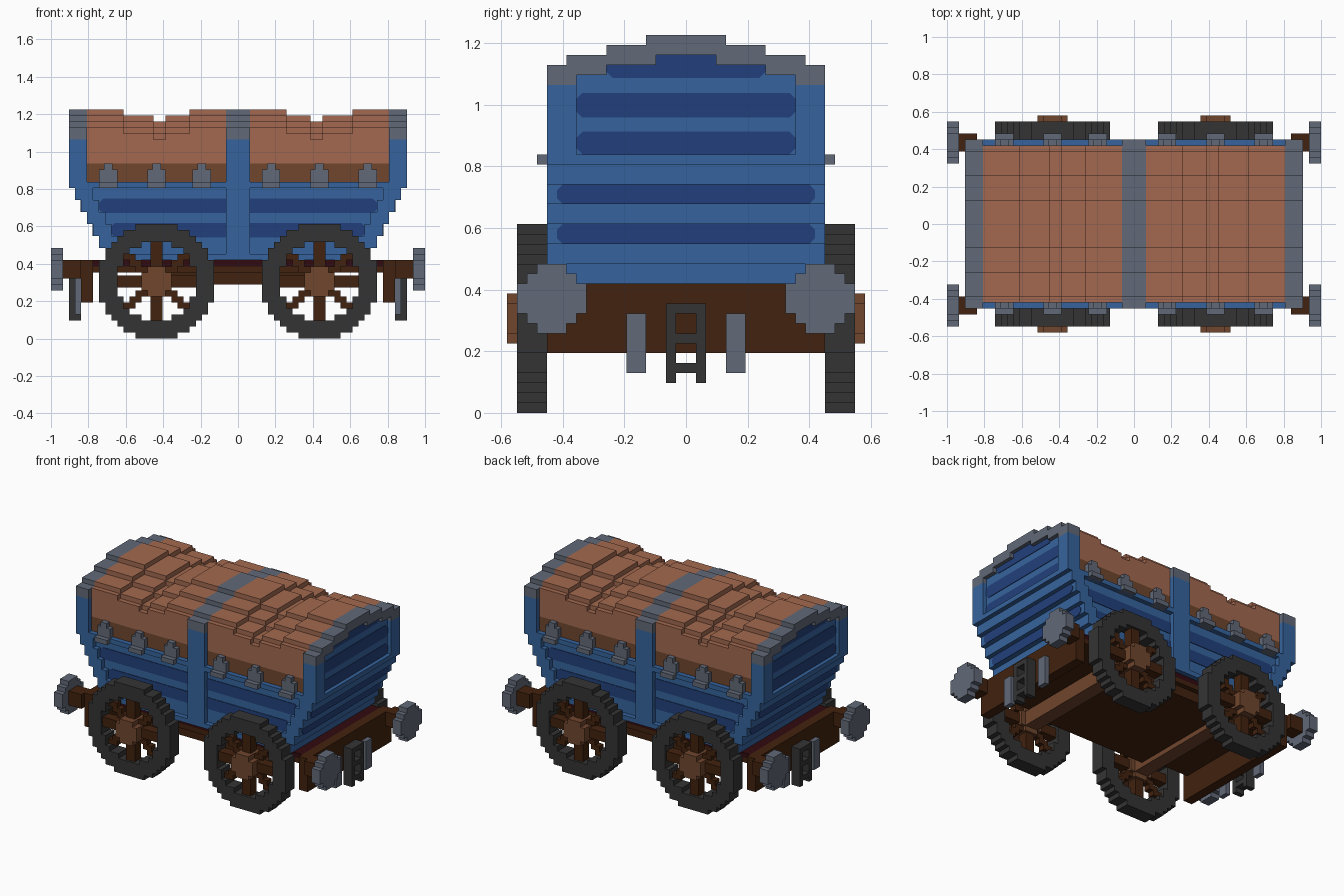
import bpy
import bmesh

if "Cube" in bpy.data.objects:
    bpy.data.objects.remove(bpy.data.objects["Cube"])

U = 2 / 62  # size of one block; all numbers below are in blocks


def material(name, rgb):
    lin = [((c / 255 + 0.055) / 1.055) ** 2.4 for c in rgb]
    m = bpy.data.materials.new(name)
    m.use_nodes = True
    m.diffuse_color = (*lin, 1)
    m.node_tree.nodes["Principled BSDF"].inputs["Base Color"].default_value = (*lin, 1)
    return m


BLUE = material("blue paint", (54, 100, 158))
NAVY = material("dark blue paint", (34, 64, 124))
CLAY = material("clay canvas", (163, 105, 80))
WOOD = material("brown wood", (112, 70, 45))
DARK_WOOD = material("dark brown wood", (66, 34, 14))
STEEL = material("grey metal", (97, 105, 119))
IRON = material("black iron", (52, 52, 52))
MAROON = material("maroon floor", (48, 10, 16))


def finish(name, mat, bm):
    bmesh.ops.recalc_face_normals(bm, faces=bm.faces)
    bmesh.ops.scale(bm, vec=(U, U, U), verts=bm.verts)
    me = bpy.data.meshes.new(name)
    bm.to_mesh(me)
    bm.free()
    me.materials.append(mat)
    ob = bpy.data.objects.new(name, me)
    bpy.context.collection.objects.link(ob)
    return ob


def prism(bm, pts, axis, a, b):
    """Extrude a 2D outline from a to b along x (pts are y,z) or y (pts are x,z)."""
    def place(p, t):
        return (t, p[0], p[1]) if axis == "x" else (p[0], t, p[1])
    rings = [[bm.verts.new(place(p, t)) for p in pts] for t in (a, b)]
    n = len(pts)
    bm.faces.new(rings[0][::-1])
    bm.faces.new(rings[1])
    for i in range(n):
        j = (i + 1) % n
        bm.faces.new((rings[0][i], rings[0][j], rings[1][j], rings[1][i]))


def signs(flag):
    return (1, -1) if flag else (1,)


def boxes(name, mat, items, mx=False, my=False):
    """Boxes (x0, x1, y0, y1, z0, z1), optionally mirrored in x and y."""
    bm = bmesh.new()
    for x0, x1, y0, y1, z0, z1 in items:
        for sx in signs(mx):
            for sy in signs(my):
                pts = [(sx * x0, z0), (sx * x1, z0), (sx * x1, z1), (sx * x0, z1)]
                prism(bm, pts, "y", sy * y0, sy * y1)
    return finish(name, mat, bm)


def cells(name, mat, filled, axis, centre, a, b):
    """Extrude a set of unit grid cells, leaving out the walls between neighbours."""
    bm = bmesh.new()

    def vert(u, z, t):
        u, z = u + centre[0], z + centre[1]
        return bm.verts.new((t, u, z) if axis == "x" else (u, t, z))
    for i, j in filled:
        c = [(i - .5, j - .5), (i + .5, j - .5), (i + .5, j + .5), (i - .5, j + .5)]
        for t in (a, b):
            bm.faces.new([vert(*p, t) for p in c])
        for k, (di, dj) in enumerate(((0, -1), (1, 0), (0, 1), (-1, 0))):
            if (i + di, j + dj) not in filled:
                p, q = c[k], c[(k + 1) % 4]
                bm.faces.new((vert(*p, a), vert(*q, a), vert(*q, b), vert(*p, b)))
    bmesh.ops.remove_doubles(bm, verts=bm.verts, dist=0.001)
    return finish(name, mat, bm)


def disc(test, n=10):
    return {(i, j) for i in range(-n, n + 1) for j in range(-n, n + 1) if test(i, j)}


# Tub: stepped hull, framed sides
hull, frame = [], []
for k in range(6):
    edge, z = 22 + k, 13 + 2 * k
    hull.append((-edge, edge, -13, 13, z, z + 2))
    frame.append((edge - 3, edge, 13, 14, z, z + 2))
hull.append((-25, 25, -13, 13, 25, 26))
boxes("tub_hull", BLUE, hull)
frame += [(2, 25, 13, 14, 25, 26), (2, 19, 13, 14, 13, 14)]
boxes("tub_side_frame", BLUE, frame, mx=True, my=True)
boxes("centre_post", BLUE, [(-2, 2, -14, 14, 13, 33)])

# End walls with a recessed upper panel
boxes("end_wall", BLUE, [(25, 27, -14, 14, 25, 33), (27, 28, -14, 14, 25, 26),
                         (27, 28, -14, -11, 26, 33), (27, 28, 11, 14, 26, 33),
                         (27, 27.1, -11, 11, 26, 34), (27, 27.1, -8, 8, 34, 35),
                         (27, 27.1, -3, 3, 35, 36)], mx=True)

# Grey hoops over the roof
TOPS = [(0, 4, 38), (4, 8, 37), (8, 12, 36), (12, 14, 35)]
boxes("end_hoop_back", STEEL, [(25, 27, a, b, 33, t) for a, b, t in TOPS], mx=True, my=True)
RIM = [(0, 3, 36, 38), (3, 4, 35, 38), (4, 8, 35, 37), (8, 11, 34, 36),
       (11, 12, 33, 36), (12, 14, 33, 35)]
boxes("end_hoop_rim", STEEL, [(27, 28, *r) for r in RIM], mx=True, my=True)
boxes("centre_hoop", STEEL, [(-2, 2, a, b, 33, t) for a, b, t in TOPS], my=True)

# Canvas roof, sagging in steps halfway between the hoops
SAG = [(2, 8, 0), (8, 12, 1), (12, 14, 2), (14, 19, 1), (19, 25, 0)]
boxes("canvas_roof", CLAY, [(x0, x1, a, min(b, 13), 29, t - d)
                            for x0, x1, d in SAG for a, b, t in TOPS], mx=True, my=True)
boxes("canvas_hem", WOOD, [(2, 25, -13, 13, 26, 29)], mx=True)

# Clasps holding the canvas
clasps = []
for x in (-21.5, -13.5, -6, 5.5, 13.5, 21.5):
    clasps += [(x - 1.5, x + 1.5, 13, 15, 25, 26), (x - 1.5, x + 1.5, 13, 14, 26, 28),
               (x - .7, x + .7, 13, 14, 28, 29)]
boxes("canvas_clasps", STEEL, clasps, my=True)


# Painted stripes
def stripe(bm, axis, u0, u1, z0, z1, t, s, cut0=.6):
    c = .6
    pts = [(u0 + cut0, z0), (u1 - c, z0), (u1, z0 + c), (u1, z1 - c),
           (u1 - c, z1), (u0 + cut0, z1)]
    if cut0:
        pts += [(u0, z1 - c), (u0, z0 + c)]
    prism(bm, pts, axis, s * t, s * (t + .12))


bm = bmesh.new()
for s in (1, -1):
    for w, z0, z1, t in ((13, 21, 23, 26), (13, 17, 19, 24),
                         (11, 29.7, 32.2, 27.1), (11, 26, 28.3, 27.1)):
        stripe(bm, "x", -w, w, z0, z1, t, s)
    prism(bm, [(-7.4, 33.7), (7.4, 33.7), (8, 34.3), (8, 35), (3, 35), (3, 36),
               (-3, 36), (-3, 35), (-8, 35), (-8, 34.3)], "x", s * 27.1, s * 27.22)
finish("end_stripes", NAVY, bm)
bm = bmesh.new()
for s in (1, -1):
    for u, z0, z1 in ((23, 20.8, 23.2), (21, 16.8, 19.2)):
        stripe(bm, "y", 2, u, z0, z1, 13, s, 0)
        n = len(bm.verts)
        bm.verts.ensure_lookup_table()
        # mirrored copy on the other half
        pts = [(-v.co.x, v.co.z) for v in bm.verts[n - 12:n - 6]]
        prism(bm, pts, "y", s * 13, s * 13.12)
finish("side_stripes", NAVY, bm)

# Chassis
boxes("floor", MAROON, [(-24, 24, -13, 13, 12, 13)])
boxes("underframe", DARK_WOOD, [(-24, 24, -13, 13, 11, 12), (-13, 13, -12, 12, 9, 11)])
boxes("headstock", DARK_WOOD, [(24, 26, -14, 14, 6, 13)], mx=True)
boxes("buffer_stems", DARK_WOOD, [(26, 29, 12, 15, 10, 13)], mx=True, my=True)
boxes("end_plates", STEEL, [(26, 27, 4, 6, 4, 10)], mx=True, my=True)

# Coupling ladder
boxes("coupling", IRON, [(26, 28, 1, 2, 3, 11), (26, 28, 0, 1, 10, 11),
                         (26, 28, 0, 1, 7, 8), (26, 28, 0, 1, 4, 5)], mx=True, my=True)

# Buffers
BUFFER = disc(lambda i, j: i * i + j * j <= 10)
for sx in (1, -1):
    for sy in (1, -1):
        cells("buffer", STEEL, BUFFER, "x", (sy * 13.5, 11.5), sx * 29, sx * 31)

# Wheels and axles
TYRE = disc(lambda i, j: 42 < i * i + j * j <= 92)
HUB = disc(lambda i, j: i * i + j * j <= 5)
DIAGONALS = disc(lambda i, j: i * i + j * j <= 42 and abs(i) - abs(j) in (0, 1))
for cx in (-13.5, 13.5):
    for s in (1, -1):
        c = (cx, 9.5)
        cells("wheel_tyre", IRON, TYRE, "y", c, s * 14, s * 17)
        cells("wheel_hub", WOOD, HUB, "y", c, s * 14, s * 18)
        cells("wheel_diagonal_spokes", DARK_WOOD, DIAGONALS, "y", c, s * 14.6, s * 16)
        boxes("wheel_straight_spokes", DARK_WOOD,
              [(cx - 1, cx + 1, s * 14.5, s * 16.5, 3, 16),
               (cx - 6.5, cx + 6.5, s * 14.5, s * 16.5, 8.5, 10.5)])
    boxes("axle", WOOD, [(cx - 1.5, cx + 1.5, -14, 14, 8, 11)])
